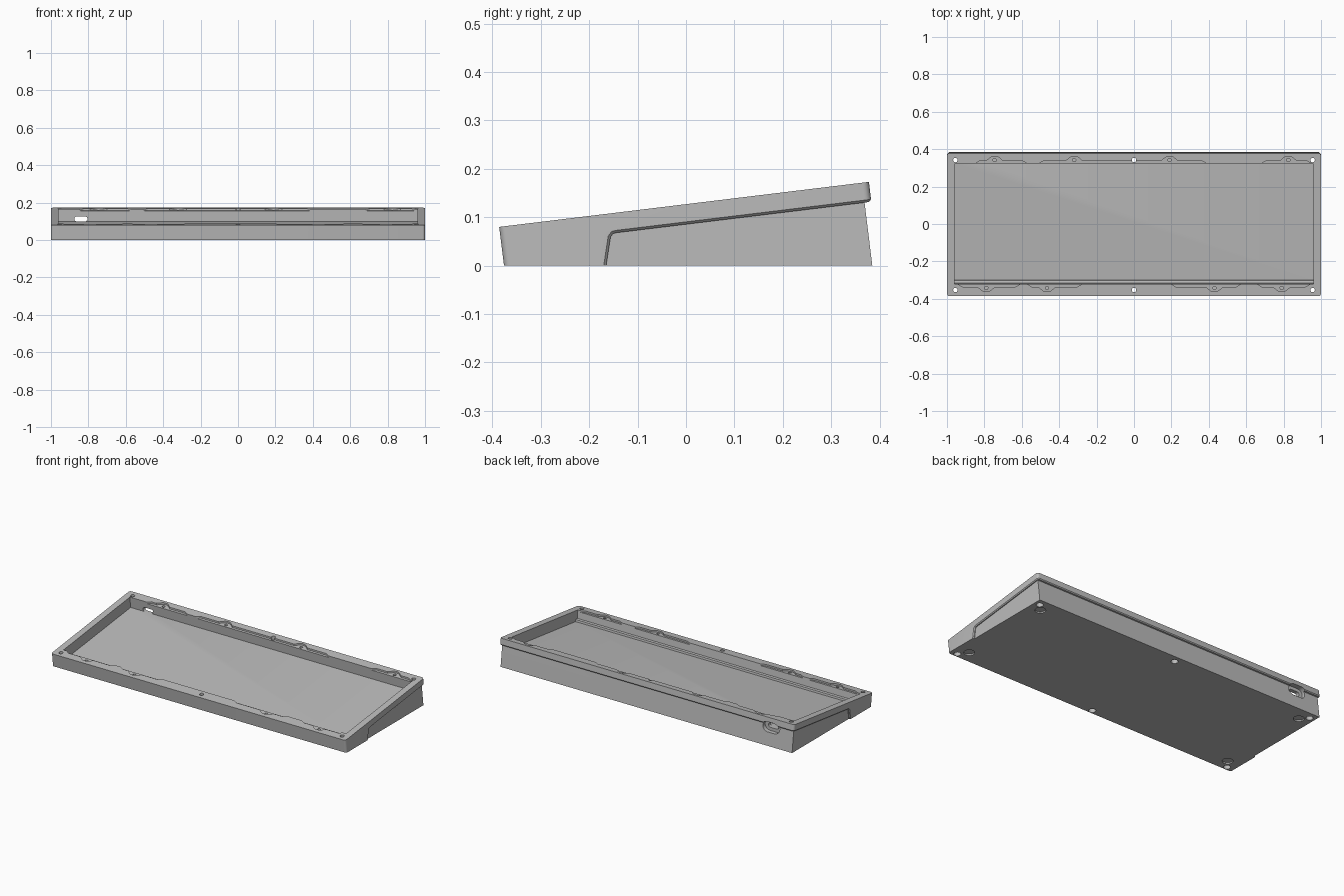
import bpy, bmesh, math
from mathutils import Vector

old = bpy.data.objects.get("Cube")
if old:
    bpy.data.objects.remove(old, do_unlink=True)

SLOPE, TOP = 0.1217, 0.127


def top_z(y):
    return TOP + SLOPE * y


def prism(name, pts, vec):
    """Closed solid from a planar outline pushed along vec."""
    bm = bmesh.new()
    face = bm.faces.new([bm.verts.new(p) for p in pts])
    res = bmesh.ops.extrude_face_region(bm, geom=[face])
    moved = [v for v in res["geom"] if isinstance(v, bmesh.types.BMVert)]
    bmesh.ops.translate(bm, vec=Vector(vec), verts=moved)
    bmesh.ops.recalc_face_normals(bm, faces=bm.faces)
    mesh = bpy.data.meshes.new(name)
    bm.to_mesh(mesh)
    bm.free()
    obj = bpy.data.objects.new(name, mesh)
    bpy.context.collection.objects.link(obj)
    return obj


def side_prism(name, profile, half):
    return prism(name, [(-half, y, z) for y, z in profile], (2 * half, 0, 0))


def combine(target, other, operation="DIFFERENCE"):
    """Boolean the other solid into the target and remove it."""
    mod = target.modifiers.new("combine", "BOOLEAN")
    mod.operation, mod.solver, mod.object = operation, "EXACT", other
    bpy.context.view_layer.objects.active = target
    bpy.ops.object.modifier_apply(modifier=mod.name)
    bpy.data.objects.remove(other, do_unlink=True)


def drill(target, x, y, r, z0, z1, sides=20):
    ring = [(x + r * math.cos(2 * math.pi * i / sides),
             y + r * math.sin(2 * math.pi * i / sides), z0) for i in range(sides)]
    combine(target, prism("hole_cutter", ring, (0, 0, z1 - z0)))


def slot(target, x, z, width, height, y0, y1):
    r, pts = height / 2, []
    for i in range(18):
        end = 1 if i < 9 else -1
        a = -math.pi / 2 + math.pi * (i % 9) / 8 + (0 if end > 0 else math.pi)
        pts.append((x + end * (width / 2 - r) + r * math.cos(a), y0, z + r * math.sin(a)))
    combine(target, prism("slot_cutter", pts, (0, y1 - y0, 0)))


# Upper shell with overhanging lip
case = side_prism("keyboard_case", [
    (-0.376, 0), (-0.386, 0.08), (0.378, 0.173), (0.383, 0.132),
    (-0.143, 0.068), (-0.151, 0.066), (-0.156, 0.059), (-0.165, 0)], 1)
bm = bmesh.new()
bm.from_mesh(case.data)


def corner(e):
    a, b = (v.co for v in e.verts)
    return abs(a.x - b.x) < 0.001 and (max(a.y, b.y) < -0.37 or min(a.y, b.y) > 0.37)


bmesh.ops.bevel(bm, geom=[e for e in bm.edges if corner(e)], offset=0.014,
                segments=5, profile=0.5, affect="EDGES")


# Chamfer under the lip
def underside(f):
    c, n = f.calc_center_median(), f.normal
    return abs(n.x) < 0.1 and ((n.z < -0.5 and c.z > 0.01) or (n.y > 0.5 and c.y < 0))


bm.normal_update()
lip = [e for e in bm.edges
       if sum(underside(f) for f in e.link_faces) == 1 and max(v.co.z for v in e.verts) > 0.01]
bmesh.ops.bevel(bm, geom=lip, offset=0.005, segments=1, affect="EDGES")
bm.to_mesh(case.data)
bm.free()

# Inset lower body
lower = side_prism("lower_body", [
    (-0.3, 0), (-0.3, 0.05), (0.355, 0.155), (0.366, 0.15), (0.369, 0.13), (0.385, 0)], 0.99)
combine(case, lower, "UNION")

# Open tray with a small step along the front
tray = side_prism("tray_cutter", [
    (-0.33, 0.15), (-0.322, 0.087), (-0.316, 0.038), (-0.302, 0.036), (-0.3, 0.024),
    (0.329, 0.1), (0.322, 0.167), (0.315, 0.25)], 0.96)
combine(case, tray)


# Shallow ledges in the rim, widened around the screw bosses
def ledge(side, x0, x1, bosses):
    edge, deep, bump = 0.322, 0.015, 0.04
    line = [(x0, 0), (x0 + 0.025, deep)]
    for x in bosses:
        line += [(x - 0.045, deep), (x - 0.022, bump - 0.006), (x - 0.01, bump),
                 (x + 0.01, bump), (x + 0.022, bump - 0.006), (x + 0.045, deep)]
    line += [(x1 - 0.025, deep), (x1, 0), (x1, -0.02), (x0, -0.02)]
    pts = [(x, side * (edge + d), top_z(side * (edge + d)) - 0.01) for x, d in line]
    combine(case, prism("ledge_cutter", pts, (0, 0, 0.05)))
    for x in bosses:
        y = side * 0.342
        drill(case, x, y, 0.009, top_z(y) - 0.03, top_z(y) + 0.02, 14)


ledge(1, -0.85, -0.57, [-0.745])
ledge(1, -0.51, 0.39, [-0.32, 0.19])
ledge(1, 0.68, 0.95, [0.825])
ledge(-1, -0.94, -0.61, [-0.79])
ledge(-1, -0.57, -0.28, [-0.465])
ledge(-1, 0.2, 0.57, [0.43])
ledge(-1, 0.66, 0.94, [0.79])

# Assembly screw holes, counterbored from below
for x in (-0.955, 0, 0.955):
    for y in (-0.353, 0.342):
        drill(case, x, y, 0.012, -0.05, 0.25)
        drill(case, x, y, 0.02, -0.05, 0.03)

# Round foot recesses
for x in (-0.915, 0.915):
    for y in (-0.3, 0.3):
        drill(case, x, y, 0.03, -0.05, 0.008, 28)

# Cable port and its wider rear pocket
slot(case, -0.84, 0.113, 0.07, 0.028, 0.28, 0.45)
slot(case, -0.84, 0.113, 0.115, 0.066, 0.35, 0.45)

# Single grey finish
grey = bpy.data.materials.new("grey_metal")
grey.use_nodes = True
color = (0.5, 0.5, 0.5, 1)
grey.diffuse_color = color
grey.node_tree.nodes["Principled BSDF"].inputs["Base Color"].default_value = color
case.data.materials.clear()
case.data.materials.append(grey)
for poly in case.data.polygons:
    poly.material_index = 0

bpy.ops.object.select_all(action="DESELECT")
case.select_set(True)
bpy.context.view_layer.objects.active = case
bpy.ops.object.shade_smooth_by_angle(angle=math.radians(30))
